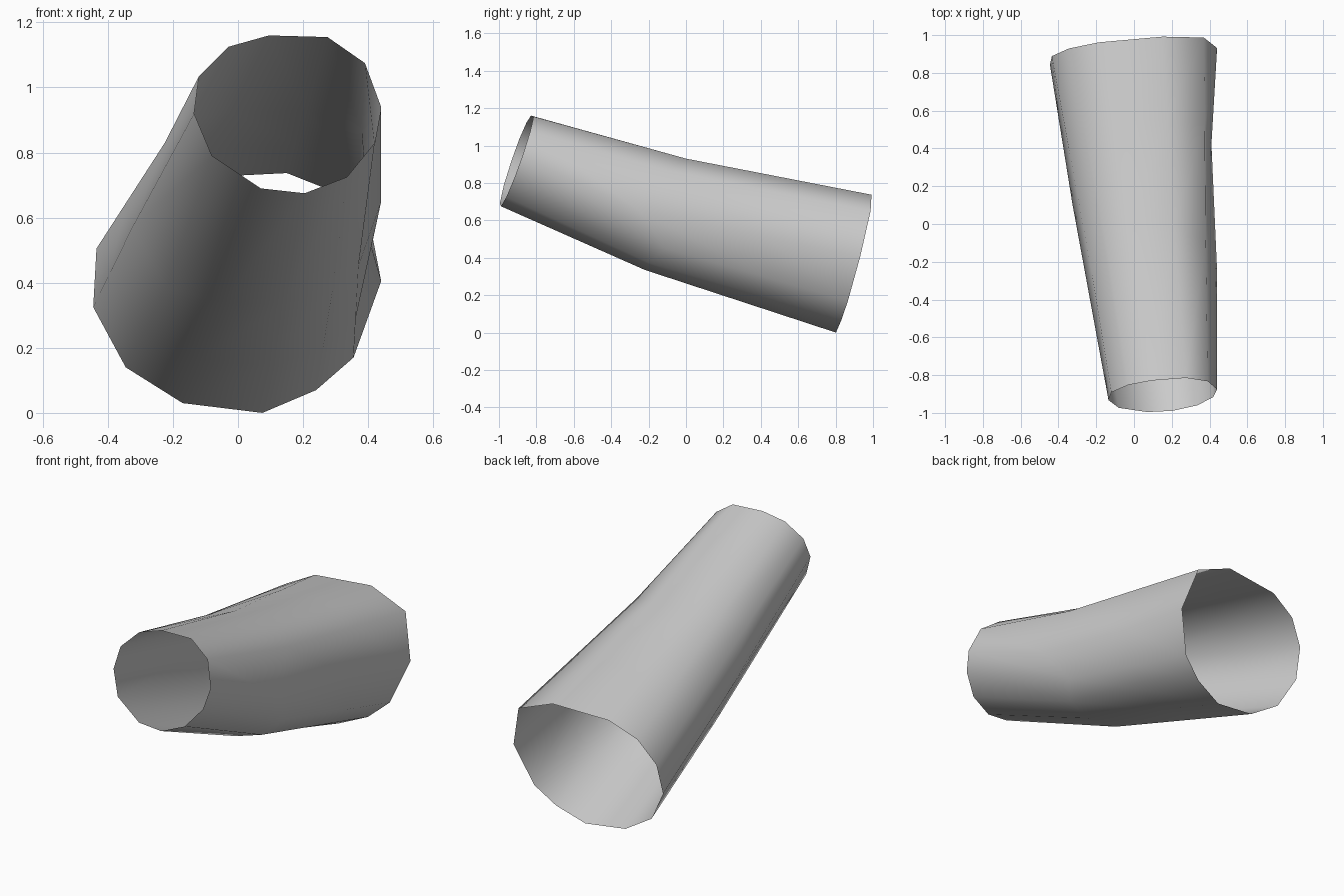
import bpy, bmesh
from mathutils import Vector

if "Cube" in bpy.data.objects:
    bpy.data.objects.remove(bpy.data.objects["Cube"], do_unlink=True)

# Single matte grey
grey = bpy.data.materials.new("light_grey")
grey.use_nodes = True
colour = (0.6, 0.6, 0.6, 1)
grey.diffuse_color = colour
grey.node_tree.nodes["Principled BSDF"].inputs["Base Color"].default_value = colour


def tilted_ring(outline, base, per_z, per_x):
    """Place an x, z outline on a tilted plane."""
    return [Vector((x, base + per_z * z + per_x * x, z)) for x, z in outline]


# Narrow front opening, clockwise from the top
front = tilted_ring([(.095, 1.16), (.275, 1.155), (.39, 1.075), (.44, .94),
                     (.42, .83), (.335, .725), (.205, .675), (.07, .69),
                     (-.08, .79), (-.135, .92), (-.12, 1.035), (-.03, 1.125)],
                    -1.243, .35, .087)

# Wide back opening
back = tilted_ring([(-.185, .72), (.15, .737), (.37, .65), (.44, .405),
                    (.355, .17), (.24, .07), (.075, 0), (-.17, .03),
                    (-.345, .14), (-.445, .325), (-.435, .505), (-.344, .64)],
                   .796, .25, .077)

# Uneven bend between them
bend = [Vector(p) for p in [
    (-.02, 0, .925), (.21, 0, .93), (.38, -.1, .865), (.44, -.25, .65),
    (.37, -.11, .45), (.29, -.2, .375), (.14, -.22, .335), (-.04, -.2, .34),
    (-.22, .03, .385), (-.325, .1, .57), (-.225, -.25, .83), (-.15, -.08, .895)]]

# Slight hollow on the left side of the rear half
hollow = [a.lerp(b, .57) for a, b in zip(bend, back)]
hollow[3].x -= .03

# Loft the open sleeve through the rings
bm = bmesh.new()
rings = [[bm.verts.new(p) for p in ring] for ring in (front, bend, hollow, back)]
for a, b in zip(rings, rings[1:]):
    for i in range(len(a)):
        j = (i + 1) % len(a)
        bm.faces.new((a[i], a[j], b[j], b[i])).smooth = True
mesh = bpy.data.meshes.new("sleeve")
bm.to_mesh(mesh)
bm.free()
mesh.materials.append(grey)
sleeve = bpy.data.objects.new("sleeve", mesh)
bpy.context.collection.objects.link(sleeve)
